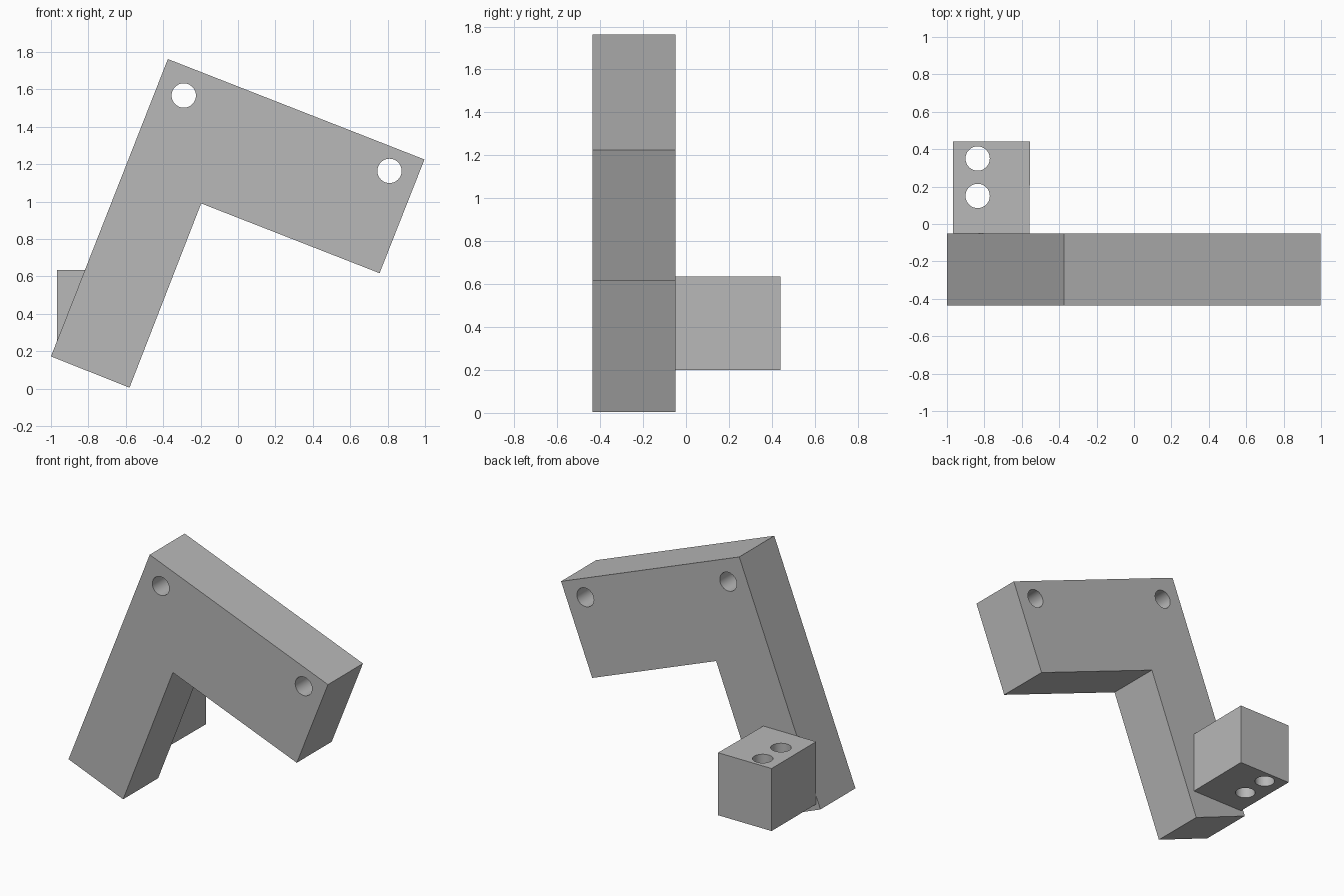
import bpy
import bmesh
import math

cube = bpy.data.objects.get("Cube")
if cube:
    bpy.data.objects.remove(cube, do_unlink=True)

grey = bpy.data.materials.new("plain grey")
grey.use_nodes = True
grey.diffuse_color = (0.48, 0.48, 0.48, 1)
grey.node_tree.nodes["Principled BSDF"].inputs["Base Color"].default_value = grey.diffuse_color


def prism(name, outline, start, end):
    """Extrude an outline of 3D points along start -> end offsets."""
    bm = bmesh.new()
    face = bm.faces.new([bm.verts.new([p[i] + start[i] for i in range(3)]) for p in outline])
    side = bmesh.ops.extrude_face_region(bm, geom=[face])["geom"]
    moved = [v for v in side if isinstance(v, bmesh.types.BMVert)]
    bmesh.ops.translate(bm, verts=moved, vec=[end[i] - start[i] for i in range(3)])
    bmesh.ops.recalc_face_normals(bm, faces=bm.faces)
    mesh = bpy.data.meshes.new(name)
    bm.to_mesh(mesh)
    bm.free()
    mesh.materials.append(grey)
    obj = bpy.data.objects.new(name, mesh)
    bpy.context.collection.objects.link(obj)
    return obj


def drill(obj, centre, rotation, radius=0.065):
    """Cut a round through hole."""
    bpy.ops.mesh.primitive_cylinder_add(vertices=48, radius=radius, depth=1,
                                        location=centre, rotation=rotation)
    cutter = bpy.context.object
    cutter.name = "hole_cutter"
    cutter.hide_render = True
    cutter.data.materials.append(grey)
    bpy.context.view_layer.objects.active = obj
    mod = obj.modifiers.new("hole", "BOOLEAN")
    mod.operation = "DIFFERENCE"
    mod.solver = "EXACT"
    mod.object = cutter
    bpy.ops.object.modifier_apply(modifier=mod.name)
    bpy.data.objects.remove(cutter, do_unlink=True)


def finish(obj):
    bpy.ops.object.select_all(action="DESELECT")
    obj.select_set(True)
    bpy.context.view_layer.objects.active = obj
    bpy.ops.object.shade_smooth_by_angle(angle=math.radians(30))


# Tilted angle plate with a hole near each upper corner
profile = [(-1, 0.172), (-0.58, 0.005), (-0.197, 0.99),
           (0.757, 0.617), (0.997, 1.225), (-0.375, 1.762)]
plate = prism("angle_plate", [(x, 0, z) for x, z in profile], (0, -0.435, 0), (0, -0.05, 0))
for x, z in [(-0.29, 1.567), (0.81, 1.164)]:
    drill(plate, (x, -0.24, z), (math.pi / 2, 0, 0))
finish(plate)

# Mounting block behind the leg with two vertical holes
footprint = [(-0.967, -0.05), (-0.56, -0.05), (-0.555, 0.44), (-0.967, 0.44)]
block = prism("mounting_block", [(x, y, 0) for x, y in footprint], (0, 0, 0.2), (0, 0, 0.635))
for y in (0.15, 0.35):
    drill(block, (-0.836, y, 0.42), (0, 0, 0))
finish(block)
